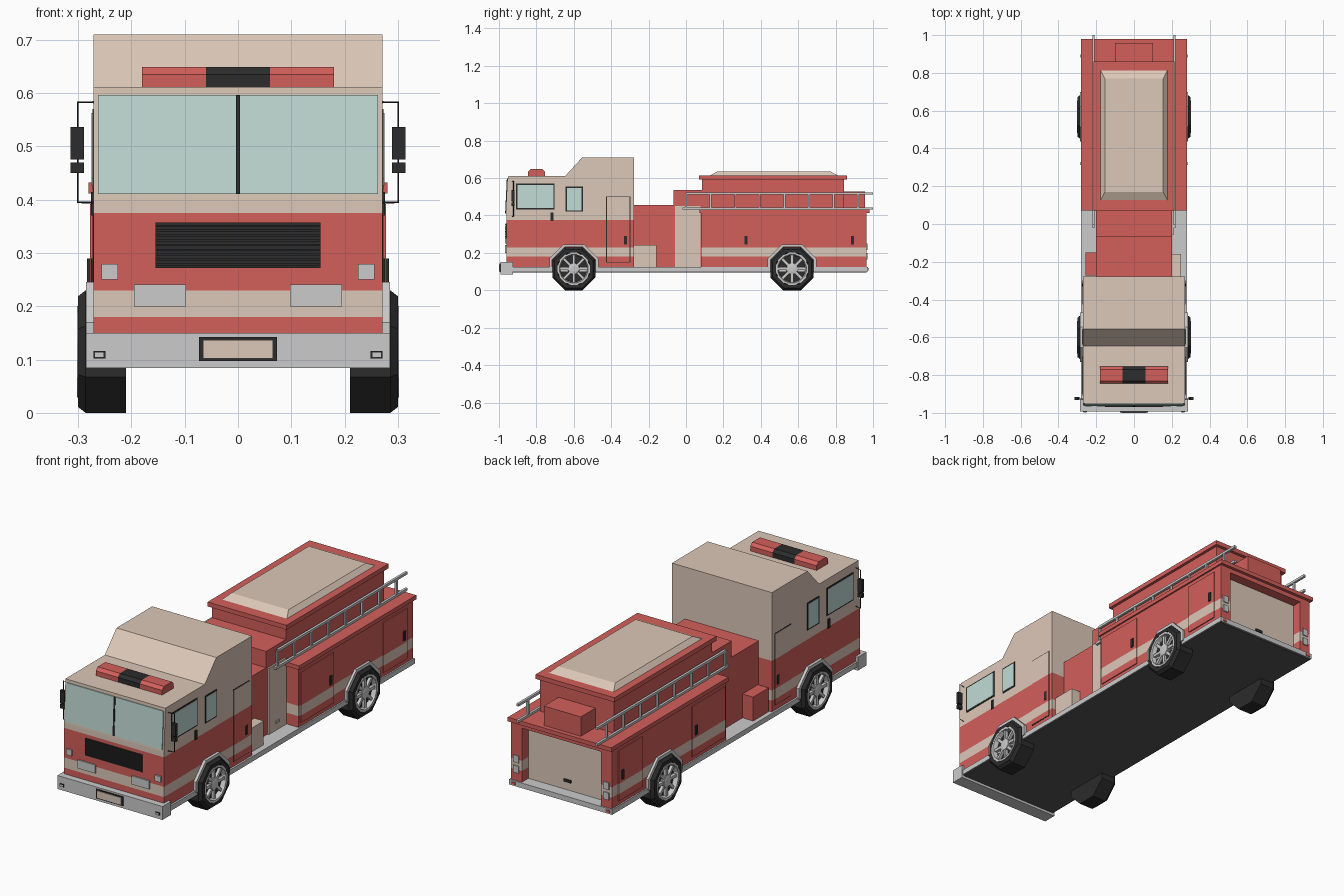
import bpy, bmesh, math
from mathutils import Matrix, Vector

if "Cube" in bpy.data.objects:
    bpy.data.objects.remove(bpy.data.objects["Cube"])


def material(name, rgb):
    m = bpy.data.materials.new(name)
    m.diffuse_color = (*rgb, 1)
    m.use_nodes = True
    m.node_tree.nodes["Principled BSDF"].inputs["Base Color"].default_value = m.diffuse_color
    return m


RED = material("red_paint", (0.65, 0.115, 0.105))
CREAM = material("cream_paint", (0.72, 0.58, 0.48))
BLACK = material("black_rubber", (0.025, 0.025, 0.025))
FLOOR = material("dark_floor", (0.09, 0.09, 0.09))
GLASS = material("window_glass", (0.54, 0.71, 0.67))
GREY = None
# Paint scheme: (upper height, paint) from bottom to top
CAB_BANDS = [(0.18, RED), (0.23, CREAM), (0.375, RED), (9, CREAM)]
BODY_BANDS = [(0.18, RED), (0.23, CREAM), (9, RED)]


def add_mirror(ob):
    ob.modifiers.new("mirror", 'MIRROR').use_axis = (True, False, False)


def finish(name, bm, mat, mirror=False):
    """Turn a bmesh into an object; mat may be a list of paint bands."""
    bands = mat if isinstance(mat, list) else None
    if bands:
        for top, _ in bands[:-1]:
            bmesh.ops.bisect_plane(bm, geom=bm.verts[:] + bm.edges[:] + bm.faces[:],
                                   plane_co=(0, 0, top), plane_no=(0, 0, 1))
    bmesh.ops.recalc_face_normals(bm, faces=bm.faces[:])
    me = bpy.data.meshes.new(name)
    if bands:
        for f in bm.faces:
            z = f.calc_center_median().z
            f.material_index = next(i for i, b in enumerate(bands) if z < b[0])
        for _, m in bands:
            me.materials.append(m)
    elif mat:
        me.materials.append(mat)
    bm.to_mesh(me)
    bm.free()
    ob = bpy.data.objects.new(name, me)
    bpy.context.collection.objects.link(ob)
    if mirror:
        add_mirror(ob)
    return ob


def prism(name, pts, lo, hi, mat, axis='x', mirror=False):
    """Extrude an outline: (y, z) points along x, or (x, y) points along z."""
    bm = bmesh.new()
    vec = (lambda p, d: (d, *p)) if axis == 'x' else (lambda p, d: (*p, d))
    face = bm.faces.new([bm.verts.new(vec(p, lo)) for p in pts])
    ext = bmesh.ops.extrude_face_region(bm, geom=[face])["geom"]
    bmesh.ops.translate(bm, vec=vec((0, 0), hi - lo),
                        verts=[g for g in ext if isinstance(g, bmesh.types.BMVert)])
    return finish(name, bm, mat, mirror)


def box(name, x0, x1, y0, y1, z0, z1, mat=GREY, mirror=False):
    return prism(name, [(y0, z0), (y1, z0), (y1, z1), (y0, z1)], x0, x1, mat, 'x', mirror)


def lathe(name, pts, cy, cz, sides, mat):
    """Turn (x, radius) points about a wheel axle; flat side down."""
    bm = bmesh.new()
    a = math.pi / sides
    vs = [bm.verts.new((x, cy + r * math.tan(a), cz + r)) for x, r in pts]
    es = [bm.edges.new(p) for p in zip(vs, vs[1:])]
    bmesh.ops.spin(bm, geom=vs + es, cent=(0, cy, cz), axis=(1, 0, 0),
                   angle=2 * math.pi, steps=sides, use_duplicate=False)
    bmesh.ops.remove_doubles(bm, verts=bm.verts[:], dist=1e-4)
    return finish(name, bm, mat, True)


# Chassis and bumper
box("chassis_sill", -0.28, 0.28, -0.94, 0.972, 0.10, 0.125)
box("underside", -0.275, 0.275, -0.94, 0.965, 0.096, 0.10, FLOOR)
box("front_bumper", -0.285, 0.285, -0.992, -0.925, 0.084, 0.15)
box("plate_frame", -0.073, 0.073, -0.997, -0.99, 0.097, 0.142, BLACK)
box("plate", -0.066, 0.066, -1.0, -0.99, 0.102, 0.137, CREAM)
box("bumper_light_frame", 0.249, 0.271, -0.995, -0.99, 0.102, 0.116, BLACK, True)
box("bumper_light", 0.252, 0.268, -0.997, -0.99, 0.105, 0.113, GREY, True)

# Cab with raised rear roof
prism("cab", [(-0.96, 0.125), (-0.96, 0.40), (-0.95, 0.612), (-0.645, 0.612), (-0.555, 0.71),
              (-0.278, 0.71), (-0.278, 0.125)], -0.271, 0.271, CAB_BANDS)
prism("windshield", [(-0.964, 0.411), (-0.955, 0.597), (-0.94, 0.597), (-0.94, 0.411)],
      -0.263, 0.263, GLASS)
prism("windshield_divider", [(-0.967, 0.411), (-0.958, 0.597), (-0.945, 0.597), (-0.945, 0.411)],
      -0.004, 0.004, BLACK)

# Grille and headlights
box("grille", -0.155, 0.155, -0.964, -0.95, 0.272, 0.357, BLACK)
for i in range(9):
    z = 0.277 + i * 0.009
    box("grille_slat", -0.153, 0.153, -0.968, -0.96, z, z + 0.004, BLACK)
box("headlight", 0.098, 0.195, -0.967, -0.95, 0.20, 0.241, GREY, True)
box("side_marker_light", 0.225, 0.256, -0.967, -0.95, 0.25, 0.279, GREY, True)

# Cab side windows, doors and handles
for name, y0, y1, z0, z1 in (("front", -0.908, -0.702, 0.433, 0.57), ("rear", -0.643, -0.552, 0.42, 0.555)):
    box(name + "_window_frame", 0.268, 0.273, y0, y1, z0, z1, BLACK, True)
    box(name + "_window", 0.268, 0.2745, y0 + 0.007, y1 - 0.007, z0 + 0.007, z1 - 0.007, GLASS, True)
box("cab_door_gap", 0.268, 0.272, -0.427, -0.298, 0.148, 0.502, BLACK, True)
box("cab_door", 0.268, 0.2735, -0.423, -0.302, 0.152, 0.498, CAB_BANDS, True)
for y, z, x in ((-0.716, 0.37, 0.27), (-0.324, 0.245, 0.27), (0.32, 0.245, 0.277), (0.89, 0.245, 0.277)):
    box("door_handle", x, x + 0.006, y - 0.008, y + 0.008, z, z + 0.045, BLACK, True)

# Side mirrors on thin bent arms
cu = bpy.data.curves.new("mirror_arm", 'CURVE')
cu.dimensions = '3D'
cu.bevel_depth = 0.002
cu.bevel_resolution = 0
arm = cu.splines.new('POLY')
arm.points.add(3)
for p, co in zip(arm.points, ((0.265, -0.93, 0.583), (0.301, -0.922, 0.583),
                              (0.301, -0.922, 0.395), (0.265, -0.93, 0.395))):
    p.co = (*co, 1)
cu.materials.append(BLACK)
arm_ob = bpy.data.objects.new("mirror_arm", cu)
bpy.context.collection.objects.link(arm_ob)
add_mirror(arm_ob)
box("side_mirror", 0.289, 0.314, -0.932, -0.916, 0.476, 0.537, BLACK, True)
box("lower_side_mirror", 0.289, 0.314, -0.932, -0.916, 0.45, 0.47, BLACK, True)

# Roof light bar
bar = [(-0.845, 0.61), (-0.845, 0.635), (-0.83, 0.649), (-0.77, 0.649), (-0.755, 0.635), (-0.755, 0.61)]
prism("light_bar_lamp", bar, 0.06, 0.18, RED, mirror=True)
prism("light_bar_centre", bar, -0.06, 0.06, BLACK)

# Pump section between cab and rear body
box("pump_housing", -0.2, 0.2, -0.28, -0.068, 0.125, 0.455, RED)
box("pump_tower", -0.2, 0.2, -0.068, 0.09, 0.125, 0.535, RED)
box("pump_panel", 0.198, 0.208, -0.058, 0.078, 0.125, 0.45, CREAM)
box("pump_panel_handle", 0.205, 0.212, -0.005, 0.02, 0.16, 0.172)
box("right_step_box", 0.198, 0.25, -0.278, -0.158, 0.125, 0.242, CREAM)
box("left_step_box", -0.258, -0.198, -0.272, -0.152, 0.125, 0.242, RED)

# Rear body with recessed roller door
prism("rear_body", [(-0.273, 0.08), (0.273, 0.08), (0.273, 0.965), (0.215, 0.965), (0.215, 0.91),
                    (-0.215, 0.91), (-0.215, 0.965), (-0.273, 0.965)], 0.125, 0.412, BODY_BANDS, 'z')
box("rear_door_header", -0.215, 0.215, 0.905, 0.965, 0.39, 0.412, RED)
box("roller_door", -0.214, 0.214, 0.905, 0.916, 0.126, 0.39, CREAM)
box("roller_door_handle", -0.02, 0.02, 0.914, 0.922, 0.165, 0.178, BLACK)
box("body_lip", -0.281, 0.281, 0.072, 0.98, 0.412, 0.432, RED)
box("front_locker_door", 0.27, 0.278, 0.092, 0.348, 0.145, 0.392, BODY_BANDS, True)
box("rear_locker_door", 0.27, 0.278, 0.732, 0.918, 0.145, 0.392, BODY_BANDS, True)
for z in (0.165, 0.215):
    box("tail_light", 0.23, 0.26, 0.96, 0.97, z, z + 0.035, GREY, True)
box("sill_reflector", 0.245, 0.268, 0.97, 0.975, 0.106, 0.118, RED, True)

# Upper hose bed with rim and bevelled cover
box("hose_bed", -0.2, 0.2, 0.085, 0.845, 0.432, 0.592, RED)
box("hose_bed_rim", -0.214, 0.214, 0.07, 0.86, 0.592, 0.614, RED)
cover = bmesh.new()
bmesh.ops.create_cube(cover, size=1, matrix=Matrix.Translation((0, 0.47, 0.623))
                      @ Matrix.Diagonal((0.36, 0.70, 0.026, 1)))
for v in cover.verts:
    if v.co.z > 0.623:
        v.co.x *= 0.86
        v.co.y += 0.05 if v.co.y < 0.47 else -0.05
finish("hose_bed_cover", cover, CREAM)
box("rear_deck_box", -0.1, 0.1, 0.84, 0.958, 0.432, 0.527, RED)

# Ladders on both sides
for z, y0 in ((0.437, -0.02), (0.517, 0.0)):
    box("ladder_rail", 0.208, 0.22, y0, 1.0, z - 0.006, z + 0.006, GREY, True)
for i in range(8):
    y = 0.0 + i * 0.1315
    box("ladder_rung", 0.209, 0.219, y - 0.005, y + 0.005, 0.437, 0.517, GREY, True)

# Wheels and octagonal arches
for pos, cy in (("front", -0.60), ("rear", 0.567)):
    cz = 0.115
    lathe(pos + "_tire", [(0.21, 0), (0.21, 0.115), (0.286, 0.115), (0.30, 0.104), (0.30, 0.084),
                          (0.28, 0.08), (0.28, 0)], cy, cz, 8, BLACK)
    lathe(pos + "_rim", [(0.278, 0.086), (0.302, 0.086), (0.302, 0.076), (0.278, 0.07)], cy, cz, 16, GREY)
    lathe(pos + "_hub", [(0.278, 0.03), (0.296, 0.028), (0.299, 0.015), (0.299, 0)], cy, cz, 8, GREY)
    bm = bmesh.new()
    for k in range(8):
        bmesh.ops.create_cube(bm, size=1, matrix=Matrix.Translation((0.287, cy, cz))
                              @ Matrix.Rotation(k * math.pi / 4, 4, 'X')
                              @ Matrix.Translation((0, 0, 0.05))
                              @ Matrix.Diagonal((0.014, 0.014, 0.06, 1)))
    finish(pos + "_spokes", bm, GREY, True)

    def half_octagon(r):
        angles = [math.radians(22.5 + 45 * k) for k in range(4)]
        c = r / math.cos(math.pi / 8)
        return [(cy + r, cz)] + [(cy + c * math.cos(a), cz + c * math.sin(a)) for a in angles] + [(cy - r, cz)]

    prism(pos + "_wheel_arch", half_octagon(0.131) + half_octagon(0.116)[::-1], 0.25, 0.285, GREY, mirror=True)
